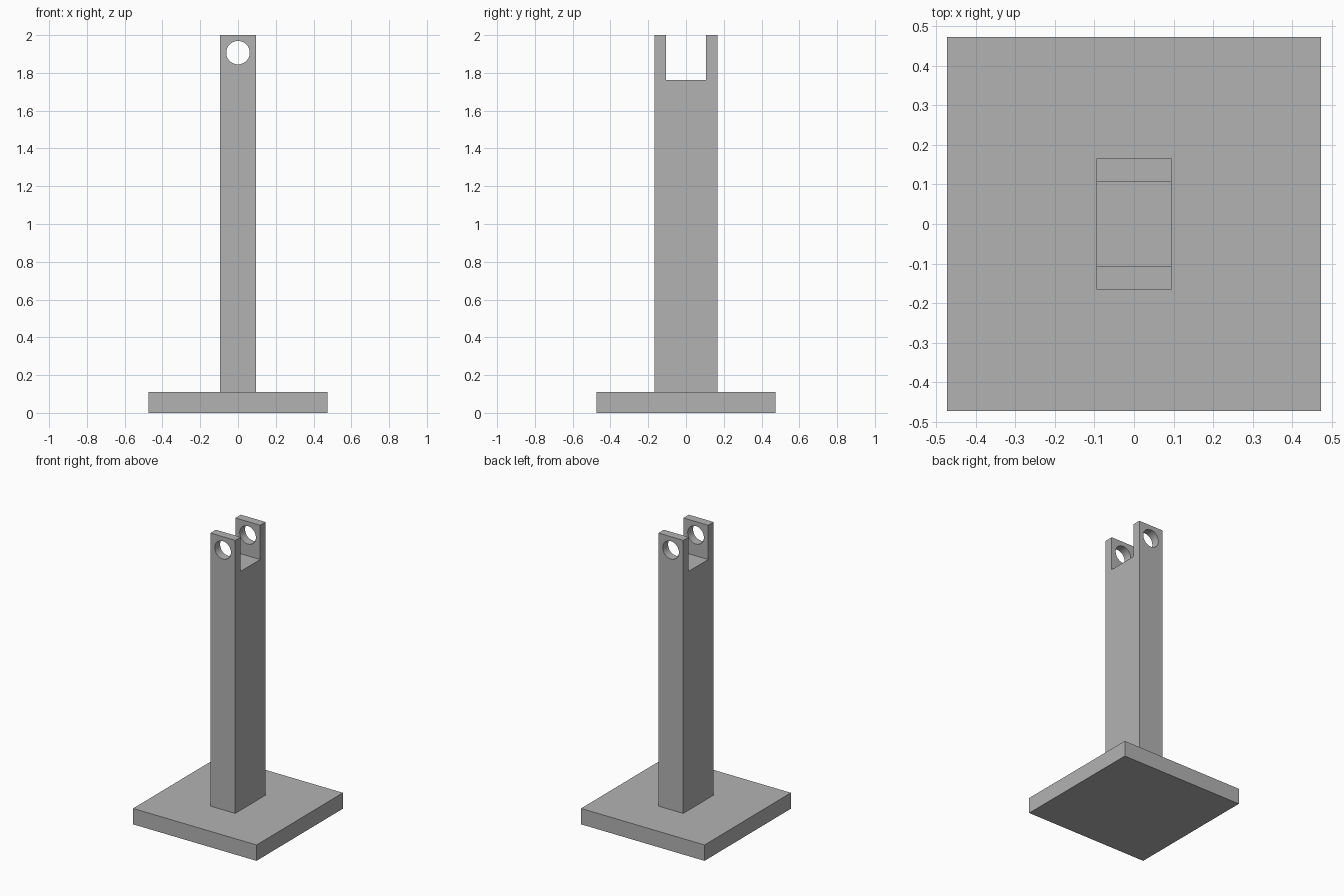
import bpy
from math import pi

cube = bpy.data.objects.get("Cube")
if cube:
    bpy.data.objects.remove(cube, do_unlink=True)

grey = bpy.data.materials.new("plain_grey")
grey.use_nodes = True
colour = (0.45, 0.45, 0.45, 1)
grey.diffuse_color = colour
grey.node_tree.nodes["Principled BSDF"].inputs["Base Color"].default_value = colour


def box(name, width, depth, bottom, top):
    """Box centred on the z axis between two heights."""
    bpy.ops.mesh.primitive_cube_add(size=1, location=(0, 0, (bottom + top) / 2))
    obj = bpy.context.object
    obj.name = name
    obj.scale = (width, depth, top - bottom)
    bpy.ops.object.transform_apply(location=False, rotation=False, scale=True)
    obj.data.materials.append(grey)
    return obj


def cut(target, cutter):
    """Subtract the cutter from the target, then discard the cutter."""
    cutter.hide_render = True
    mod = target.modifiers.new("cut", 'BOOLEAN')
    mod.operation = 'DIFFERENCE'
    mod.solver = 'EXACT'
    mod.object = cutter
    bpy.context.view_layer.objects.active = target
    bpy.ops.object.modifier_apply(modifier=mod.name)
    bpy.data.objects.remove(cutter, do_unlink=True)


# Square base plate and upright post
base = box("base_plate", 0.945, 0.945, 0, 0.11)
post = box("forked_post", 0.19, 0.332, 0.11, 2)

# Slot that forms the fork
cut(post, box("slot_cutter", 0.5, 0.214, 1.763, 2.2))

# Pin hole through both fork arms
bpy.ops.mesh.primitive_cylinder_add(vertices=48, radius=0.062, depth=1,
                                    location=(0, 0, 1.907), rotation=(pi / 2, 0, 0))
pin = bpy.context.object
pin.name = "pin_hole_cutter"
pin.data.materials.append(grey)
cut(post, pin)

# Smooth hole walls with sharp edges kept
bpy.ops.object.select_all(action='DESELECT')
post.select_set(True)
bpy.context.view_layer.objects.active = post
bpy.ops.object.shade_smooth_by_angle(angle=pi / 6)
